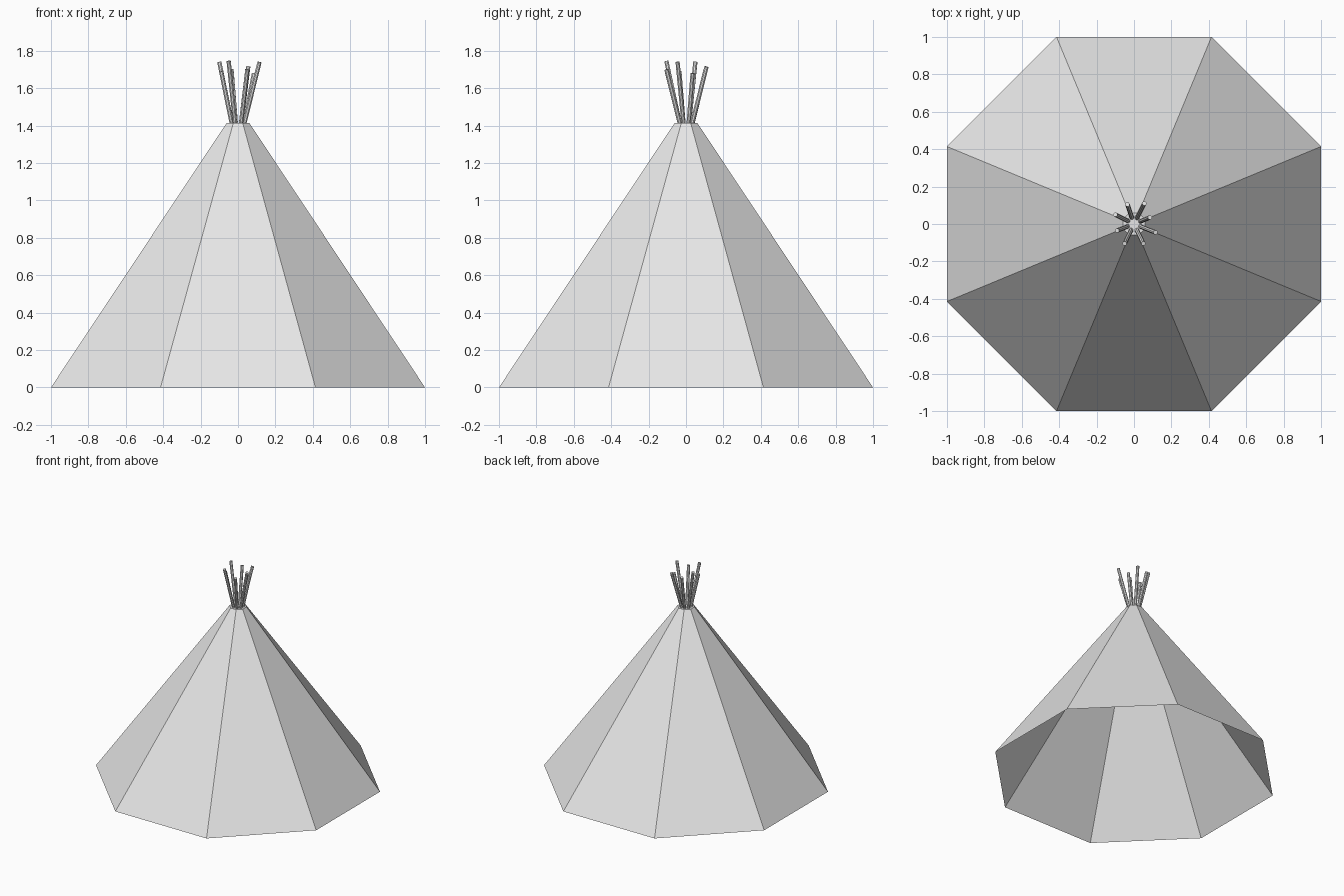
import bpy, bmesh, math
from mathutils import Vector

if "Cube" in bpy.data.objects:
    bpy.data.objects.remove(bpy.data.objects["Cube"], do_unlink=True)


def make_material(name, rgb):
    mat = bpy.data.materials.new(name)
    mat.use_nodes = True
    mat.diffuse_color = (*rgb, 1)
    mat.node_tree.nodes["Principled BSDF"].inputs["Base Color"].default_value = (*rgb, 1)
    return mat


def make_object(name, bm, mat):
    mesh = bpy.data.meshes.new(name)
    bm.to_mesh(mesh)
    bm.free()
    mesh.materials.append(mat)
    obj = bpy.data.objects.new(name, mesh)
    bpy.context.scene.collection.objects.link(obj)
    return obj


grey = make_material("light grey", (0.8, 0.8, 0.8))

# Tent cover: eight flat panels, open at the ground, closed at the crown
SIDES = 8
TOP = 1.415
half_step = math.pi / SIDES


def ring(bm, apothem, z):
    r = apothem / math.cos(half_step)
    angles = [half_step * (2 * i + 1) for i in range(SIDES)]
    return [bm.verts.new((r * math.cos(a), r * math.sin(a), z)) for a in angles]


bm = bmesh.new()
low, high = ring(bm, 1.0, 0), ring(bm, 0.06, TOP)
for i in range(SIDES):
    j = (i + 1) % SIDES
    bm.faces.new((low[i], low[j], high[j], high[i]))
bm.faces.new(high)
make_object("tent_cover", bm, grey)


# Poles fanning out of the crown, each with its own tip
def pole(index, tip):
    tip = Vector(tip)
    angle = math.atan2(tip.y, tip.x)
    base = Vector((0.035 * math.cos(angle), 0.035 * math.sin(angle), TOP - 0.01))
    axis = tip - base
    bm = bmesh.new()
    bmesh.ops.create_cone(bm, cap_ends=True, segments=8, radius1=0.012,
                          radius2=0.012, depth=axis.length)
    bm.transform(axis.to_track_quat("Z", "Y").to_matrix().to_4x4())
    bmesh.ops.translate(bm, verts=bm.verts, vec=(base + tip) / 2)
    make_object(f"pole_{index}", bm, grey)


tips = [(-0.10, 0.05, 1.74), (-0.035, 0.105, 1.70), (0.055, 0.11, 1.715),
        (0.085, 0.035, 1.68), (0.115, -0.045, 1.74), (0.05, -0.105, 1.70),
        (-0.05, -0.105, 1.745), (-0.09, -0.035, 1.69)]
for n, tip in enumerate(tips, 1):
    pole(n, tip)
